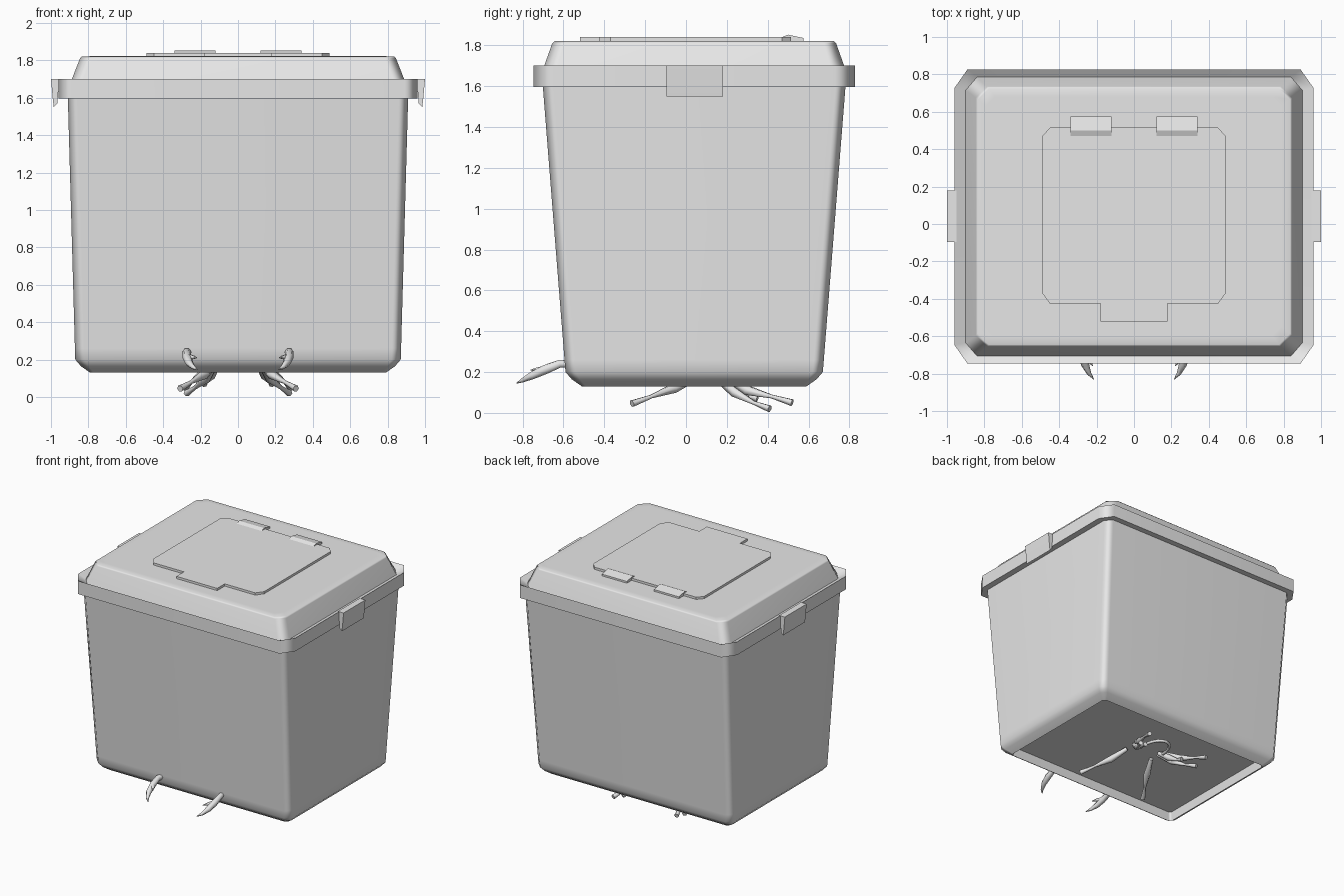
import bpy, bmesh, math

if "Cube" in bpy.data.objects:
    bpy.data.objects.remove(bpy.data.objects["Cube"])

grey = bpy.data.materials.new("light grey")
grey.diffuse_color = (0.8, 0.8, 0.8, 1)
grey.use_nodes = True
grey.node_tree.nodes["Principled BSDF"].inputs["Base Color"].default_value = grey.diffuse_color
CY = 0.04  # depth centre of the tub


def finish(name, bm, angle=75, weighted=False):
    bmesh.ops.recalc_face_normals(bm, faces=bm.faces)
    me = bpy.data.meshes.new(name)
    bm.to_mesh(me)
    bm.free()
    me.materials.append(grey)
    me.shade_smooth()
    me.set_sharp_from_angle(angle=math.radians(angle))
    ob = bpy.data.objects.new(name, me)
    bpy.context.scene.collection.objects.link(ob)
    if weighted:
        ob.modifiers.new("even shading", 'WEIGHTED_NORMAL').keep_sharp = True
    return ob


def ring(hx, hy, z, cx, cy):
    """Rectangle with cut corners, centred on the tub."""
    pts = []
    for sx, sy, first in ((1, 1, 0), (-1, 1, 1), (-1, -1, 0), (1, -1, 1)):
        pair = [(sx * hx, sy * (hy - cy)), (sx * (hx - cx), sy * hy)]
        pts += pair[::-1] if first else pair
    return [(x, y + CY, z) for x, y in pts]


def loft(name, rings, angle=75, weighted=False):
    """Skin a stack of rings and close both ends."""
    bm = bmesh.new()
    loops = [[bm.verts.new(p) for p in r] for r in rings]
    for a, b in zip(loops, loops[1:]):
        n = len(a)
        for i in range(n):
            bm.faces.new((a[i], a[(i + 1) % n], b[(i + 1) % n], b[i]))
    bm.faces.new(loops[0])
    bm.faces.new(loops[-1])
    return finish(name, bm, angle, weighted)


def tube(name, pts, radii):
    """Tapered limb along a path."""
    cu = bpy.data.curves.new(name, 'CURVE')
    cu.dimensions = '3D'
    cu.bevel_depth = 1.0
    cu.bevel_resolution = 1
    cu.use_fill_caps = True
    sp = cu.splines.new('POLY')
    sp.points.add(len(pts) - 1)
    for p, co, r in zip(sp.points, pts, radii):
        p.co = (*co, 1)
        p.radius = r
    sp.use_smooth = True
    cu.materials.append(grey)
    ob = bpy.data.objects.new(name, cu)
    bpy.context.scene.collection.objects.link(ob)


# Tapered tub with rounded foot and recessed floor
loft("tub", [
    ring(0.78, 0.54, 0.20, 0.02, 0.02),
    ring(0.79, 0.55, 0.13, 0.02, 0.02),
    ring(0.84, 0.60, 0.165, 0.04, 0.04),
    ring(0.87, 0.63, 0.20, 0.05, 0.05),
    ring(0.872, 0.635, 0.26, 0.05, 0.05),
    ring(0.91, 0.742, 1.61, 0.05, 0.05),
], weighted=True)

# Lid: overhanging lip, shallow groove, sloped sides, flat top
loft("lid", [
    ring(0.90, 0.73, 1.595, 0.06, 0.08),
    ring(0.96, 0.787, 1.595, 0.07, 0.10),
    ring(0.96, 0.787, 1.70, 0.07, 0.10),
    ring(0.90, 0.745, 1.67, 0.06, 0.07),
    ring(0.845, 0.695, 1.81, 0.06, 0.06),
    ring(0.835, 0.685, 1.82, 0.06, 0.06),
    ring(0.79, 0.64, 1.822, 0.05, 0.05),
], weighted=True)

# Hatch panel with a front pull tab
half = [(0.18, -0.52), (0.18, -0.425), (0.45, -0.425), (0.49, -0.37),
        (0.49, 0.47), (0.45, 0.515)]
outline = half + [(-x, y) for x, y in reversed(half)]
loft("hatch", [[(x, y, z) for x, y in outline] for z in (1.815, 1.84)], 30)

for s in (-1, 1):
    side = "right" if s > 0 else "left"

    # Hatch hinge, bent over the rear edge
    prof = [(0.47, 1.82), (0.47, 1.84), (0.50, 1.852), (0.575, 1.836), (0.575, 1.82)]
    loft(f"{side}_hinge", [[(s * x, y, z) for y, z in prof] for x in (0.12, 0.34)], 30)

    # Lid clip hooked over the lip
    prof = [(0.95, 1.69), (0.95, 1.70), (1.0, 1.70), (0.99, 1.59), (0.985, 1.55),
            (0.965, 1.57), (0.963, 1.62)]
    loft(f"{side}_clip", [[(s * x, y, z) for x, z in prof] for y in (-0.095, 0.18)], 30)

    # Claw arm poking through the front, with a short thumb
    tube(f"{side}_claw",
         [(s * 0.26, -0.54, 0.24), (s * 0.275, -0.62, 0.24), (s * 0.272, -0.69, 0.212),
          (s * 0.262, -0.75, 0.185), (s * 0.24, -0.80, 0.16), (s * 0.215, -0.83, 0.145)],
         [0.018, 0.022, 0.026, 0.022, 0.012, 0.002])
    tube(f"{side}_claw_thumb",
         [(s * 0.27, -0.69, 0.215), (s * 0.24, -0.73, 0.212), (s * 0.22, -0.76, 0.21)],
         [0.018, 0.011, 0.002])

    # Walking legs below the floor: hip, knee, ankle, flared foot
    legs = [
        [(0.12, 0.06, 0.18), (0.18, -0.06, 0.12), (0.25, -0.17, 0.08), (0.31, -0.265, 0.045)],
        [(0.12, 0.14, 0.18), (0.17, 0.24, 0.10), (0.23, 0.33, 0.05), (0.275, 0.41, 0.02)],
        [(0.13, 0.18, 0.18), (0.20, 0.30, 0.11), (0.25, 0.42, 0.08), (0.28, 0.52, 0.05)],
        [(0.11, 0.16, 0.18), (0.14, 0.24, 0.12), (0.17, 0.31, 0.08), (0.18, 0.35, 0.07)],
    ]
    for i, path in enumerate(legs):
        tube(f"{side}_leg_{i + 1}", [(s * x, y, z) for x, y, z in path],
             [0.016, 0.026, 0.010, 0.018])

# Curled tail under the floor
arc = [math.pi * i / 10 for i in range(11)]
tube("tail", [(0.10 * math.cos(a), 0.22 + 0.16 * math.sin(a), 0.145) for a in arc],
     [0.012] * len(arc))
